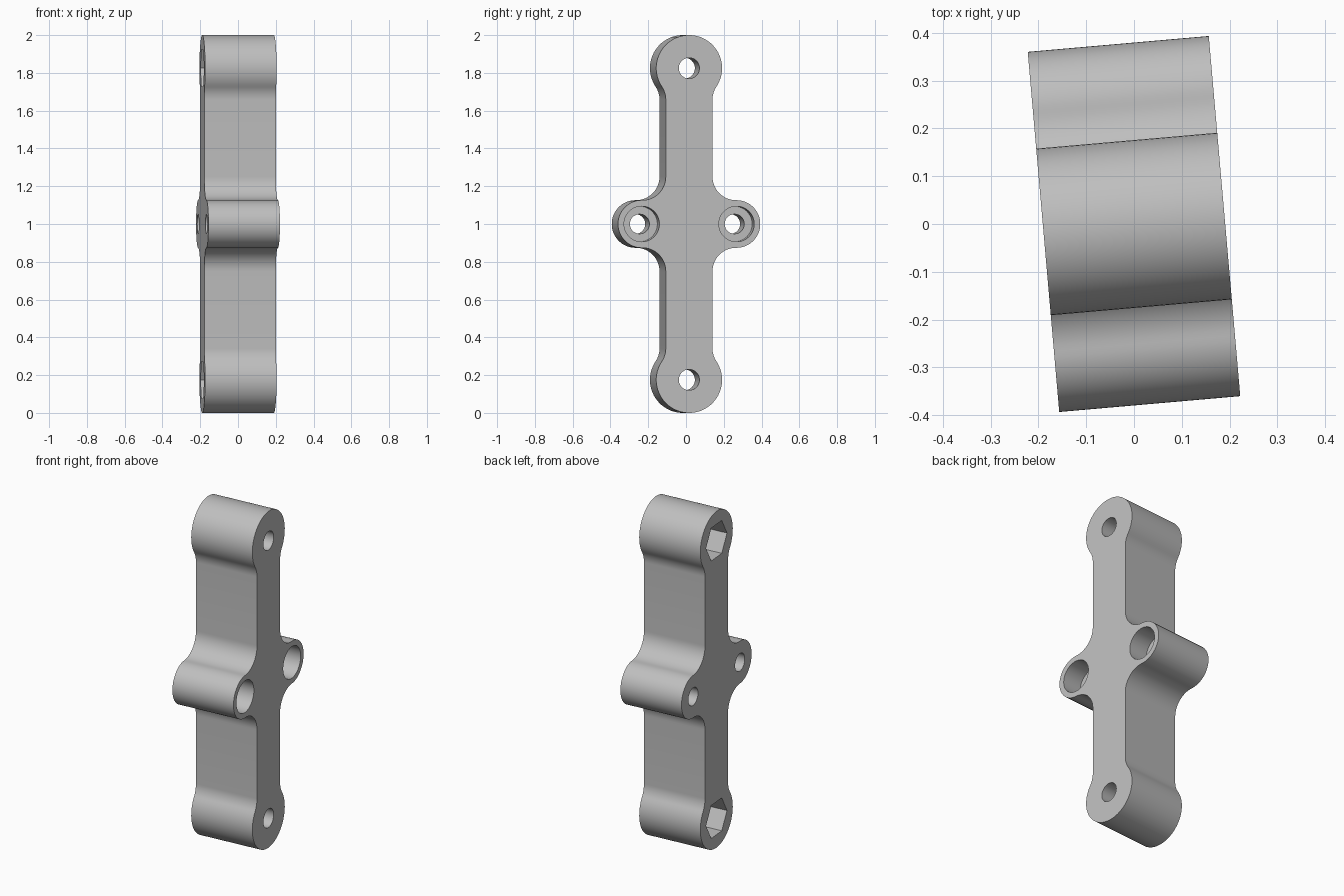
import bpy, bmesh
from math import sin, cos, pi, atan2, sqrt, radians
from mathutils import Matrix, Vector

cube = bpy.data.objects.get("Cube")
if cube:
    bpy.data.objects.remove(cube, do_unlink=True)

HALF_T = 0.19                    # half thickness of the plate
BAR = 0.124                      # half width of the bar
SIDE_Y, SIDE_R = 0.252, 0.126    # side lugs
END_Z, END_R = 0.825, 0.175      # end lugs, measured from the middle
FILLET = 0.125

grey = bpy.data.materials.new("plain grey")
grey.use_nodes = True
colour = (0.52, 0.52, 0.52, 1)
grey.diffuse_color = colour
grey.node_tree.nodes["Principled BSDF"].inputs["Base Color"].default_value = colour


def arc(cy, cz, r, a0, a1, n=16):
    return [(cy + r * cos(a0 + (a1 - a0) * i / n), cz + r * sin(a0 + (a1 - a0) * i / n))
            for i in range(n + 1)]


def prism(name, outline, x0, x1):
    """Extrude a (y, z) outline along x."""
    bm = bmesh.new()
    face = bm.faces.new([bm.verts.new((x0, y, z)) for y, z in outline])
    new = bmesh.ops.extrude_face_region(bm, geom=[face])["geom"]
    bmesh.ops.translate(bm, vec=(x1 - x0, 0, 0),
                        verts=[v for v in new if isinstance(v, bmesh.types.BMVert)])
    bmesh.ops.recalc_face_normals(bm, faces=bm.faces[:])
    mesh = bpy.data.meshes.new(name)
    bm.to_mesh(mesh)
    bm.free()
    mesh.materials.append(grey)
    obj = bpy.data.objects.new(name, mesh)
    bpy.context.collection.objects.link(obj)
    return obj


# One quarter of the outline: side lug, fillet, bar, fillet, end lug
fy = BAR + FILLET
dz_side = sqrt((SIDE_R + FILLET) ** 2 - (fy - SIDE_Y) ** 2)
dz_end = sqrt((END_R + FILLET) ** 2 - fy ** 2)
a_side = atan2(dz_side, fy - SIDE_Y)
a_end = atan2(-dz_end, fy)
quarter = arc(SIDE_Y, 0, SIDE_R, 0, a_side)
quarter += arc(fy, dz_side, FILLET, a_side + pi, pi)[1:]
quarter += arc(fy, END_Z - dz_end, FILLET, pi, pi + a_end, 8)
quarter += arc(0, END_Z, END_R, a_end, pi / 2, 24)[1:]

# Mirror it to the full outline
upper = quarter + [(-y, z) for y, z in quarter[-2::-1]]
outline = upper + [(y, -z) for y, z in upper[-2:0:-1]]
plate = prism("mounting_plate", outline, -HALF_T, HALF_T)


def cut(y, z, r, x0, x1, sides=48):
    """Cut a round or many-sided hole through part of the plate."""
    ring = [(y + r * cos(2 * pi * i / sides), z + r * sin(2 * pi * i / sides))
            for i in range(sides)]
    cutter = prism("cutter", ring, x0, x1)
    cutter.hide_render = True
    mod = plate.modifiers.new("hole", "BOOLEAN")
    mod.operation = "DIFFERENCE"
    mod.solver = "EXACT"
    mod.object = cutter
    bpy.context.view_layer.objects.active = plate
    bpy.ops.object.modifier_apply(modifier=mod.name)
    bpy.data.objects.remove(cutter, do_unlink=True)


for s in (-1, 1):
    # Side lugs: bolt hole with a round counterbore
    cut(s * SIDE_Y, 0, 0.052, -0.3, 0.3)
    cut(s * SIDE_Y, 0, 0.094, HALF_T - 0.125, 0.3)
    # End lugs: bolt hole with a six-sided nut pocket on the other face
    cut(0, s * END_Z, 0.055, -0.3, 0.3)
    cut(0, s * END_Z, 0.113, -0.3, -HALF_T + 0.1, 6)

# Turn the part slightly and stand it on the ground
plate.data.transform(Matrix.Translation(Vector((0, 0, 1))) @ Matrix.Rotation(radians(5), 4, "Z"))

bpy.ops.object.select_all(action="DESELECT")
plate.select_set(True)
bpy.context.view_layer.objects.active = plate
bpy.ops.object.shade_smooth_by_angle(angle=radians(30))
